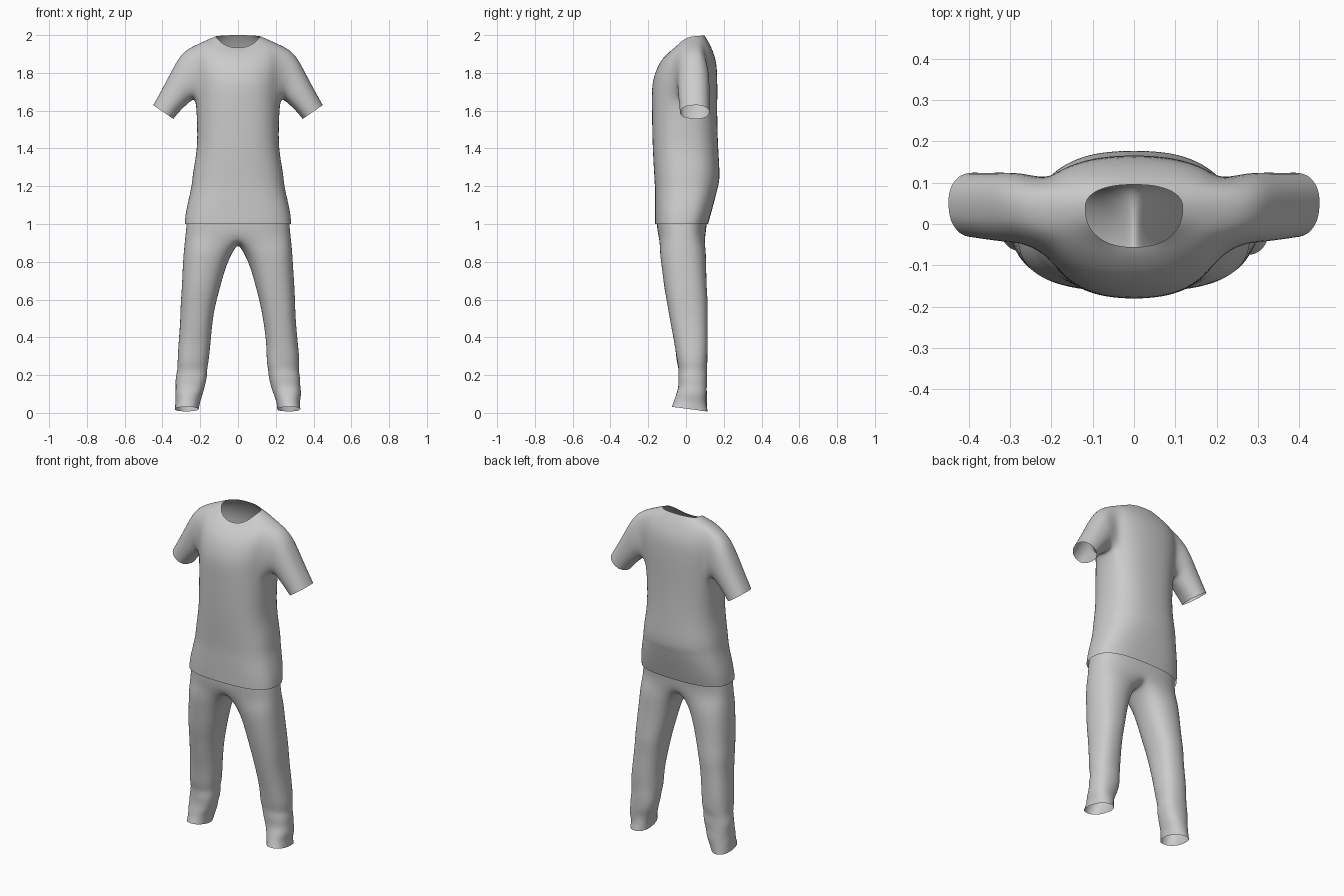
import bpy, bmesh, math
from mathutils import Vector, noise

if "Cube" in bpy.data.objects:
    bpy.data.objects.remove(bpy.data.objects["Cube"])

SEG = 24


def spow(v, e):
    return math.copysign(abs(v) ** e, v)


def torso_ring(bm, hw, yc, front, back, zs, n):
    """Closed ring; front/back are (y, z) on the centre line, zs is the side height."""
    ring = []
    for i in range(SEG):
        a = 2 * math.pi * i / SEG
        c, s = spow(math.cos(a), 2 / n), spow(math.sin(a), 2 / n)
        y, z = back if s > 0 else front
        ring.append(bm.verts.new((hw * c, yc + abs(s) * (y - yc), zs + (z - zs) * s * s)))
    return ring


def bridge(bm, a, b, skip=()):
    n = len(a)
    for i in range(n):
        if i not in skip:
            j = (i + 1) % n
            bm.faces.new((a[i], a[j], b[j], b[i]))


def finish(bm, name):
    bmesh.ops.recalc_face_normals(bm, faces=bm.faces)
    me = bpy.data.meshes.new(name)
    bm.to_mesh(me)
    bm.free()
    me.polygons.foreach_set("use_smooth", [True] * len(me.polygons))
    ob = bpy.data.objects.new(name, me)
    bpy.context.collection.objects.link(ob)
    sub = ob.modifiers.new("smooth", 'SUBSURF')
    sub.levels = sub.render_levels = 2
    return ob


# Shirt body: hem to neckline
bm = bmesh.new()
body = [  # half width, y centre, front (y, z), back (y, z), side z, squareness
    (.284, -.02, (-.165, 1.00), (.118, 1.00), 1.00, 2.7),
    (.280, -.01, (-.166, 1.06), (.135, 1.06), 1.06, 2.7),
    (.256, 0, (-.166, 1.16), (.162, 1.16), 1.16, 2.6),
    (.246, 0, (-.166, 1.20), (.168, 1.19), 1.21, 2.6),
    (.240, 0, (-.170, 1.27), (.183, 1.24), 1.28, 2.5),
    (.216, .0, (-.178, 1.40), (.172, 1.38), 1.40, 2.5),
    (.218, .01, (-.181, 1.55), (.166, 1.55), 1.54, 2.5),
    (.224, .03, (-.183, 1.68), (.167, 1.68), 1.655, 2.4),
    (.236, .04, (-.180, 1.76), (.167, 1.77), 1.76, 2.3),
    (.244, .04, (-.147, 1.85), (.162, 1.87), 1.87, 2.3),
    (.222, .04, (-.105, 1.897), (.133, 1.94), 1.95, 2.2),
    (.160, .04, (-.075, 1.922), (.110, 1.98), 1.977, 2.2),
    (.119, .04, (-.057, 1.932), (.096, 2.00), 1.994, 2.3),
]
rings = [torso_ring(bm, *r) for r in body]
arm_cols = (22, 23, 0, 1, 10, 11, 12, 13)
for k in range(len(rings) - 1):
    bridge(bm, rings[k], rings[k + 1], arm_cols if 7 <= k <= 9 else ())

# Sleeves: grow out of the armholes
sleeve = [  # outer (x, z), inner (x, z), y centre, y radius
    (.298, 1.912, .240, 1.655, .040, .092),
    (.345, 1.825, .272, 1.628, .042, .092),
    (.402, 1.715, .312, 1.590, .045, .088),
    (.450, 1.630, .340, 1.555, .048, .085),
]
for side, cols in ((1, (22, 23, 0, 1, 2)), (-1, (14, 13, 12, 11, 10))):
    loop = [rings[7][i] for i in cols] + [rings[k][cols[-1]] for k in (8, 9)]
    loop += [rings[10][i] for i in reversed(cols)] + [rings[k][cols[0]] for k in (9, 8)]
    prev = loop
    angles = [math.atan2((v.co.z - 1.80) / .145, (v.co.y - .03) / .10) for v in loop]
    for ox, oz, ix, iz, yc, ry in sleeve:
        o, i = Vector((ox * side, yc, oz)), Vector((ix * side, yc, iz))
        mid, up = (o + i) / 2, (o - i) / 2
        ring = [bm.verts.new(mid + up * math.sin(a) + Vector((0, ry * math.cos(a), 0)))
                for a in angles]
        bridge(bm, prev, ring)
        prev = ring
finish(bm, "shirt")

# Trousers: hips inside the shirt
bm = bmesh.new()
hips = [
    (.234, 0, (-.154, 1.20), (.152, 1.20), 1.20, 2.6),
    (.262, -.01, (-.155, 1.08), (.126, 1.08), 1.08, 2.7),
    (.274, -.02, (-.156, 1.00), (.108, 1.00), 1.00, 2.7),
    (.281, -.02, (-.150, .935), (.106, .935), .93, 2.6),
]
rings = [torso_ring(bm, *r) for r in hips]
for a, b in zip(rings, rings[1:]):
    bridge(bm, a, b)
last = rings[-1]
crotch = [bm.verts.new((0, y, z)) for y, z in ((.06, .90), (-.02, .89), (-.10, .905))]

# Trouser legs, with creases gathering at the ankles
legs = [  # z, inner x, outer x, front y, back y
    (.86, .022, .289, -.142, .108), (.78, .063, .294, -.132, .108),
    (.65, .098, .301, -.115, .112), (.57, .118, .306, -.100, .119),
    (.49, .132, .306, -.086, .113), (.36, .146, .316, -.062, .116),
    (.27, .152, .324, -.050, .116), (.23, .160, .323, -.040, .112),
    (.19, .160, .332, -.043, .113), (.14, .178, .328, -.040, .108),
    (.10, .186, .336, -.055, .111), (.06, .203, .328, -.062, .110),
    (.02, .210, .332, -.074, .112),
]
for side in (1, -1):
    half = [last[(18 + k * side) % SEG] for k in range(13)]
    prev = half + crotch
    for z, xi, xo, yf, yb in legs:
        ring = []
        for k in range(16):
            a = (k - 6) * math.pi / 8
            c, s = spow(math.cos(a), .85), spow(math.sin(a), .85)
            p = Vector((side * ((xi + xo) / 2 + (xo - xi) / 2 * c),
                        (yf + yb) / 2 + (yb - yf) / 2 * s, z))
            fold = noise.noise(Vector((p.x * 9, p.y * 9, z * 16))) * .012 * (1 - z)
            p += Vector((side * c, s, 0)) * fold
            p.z += -.014 * s * max(0, 1 - z / .15)
            ring.append(bm.verts.new(p))
        bridge(bm, prev, ring)
        prev = ring
finish(bm, "trousers")
